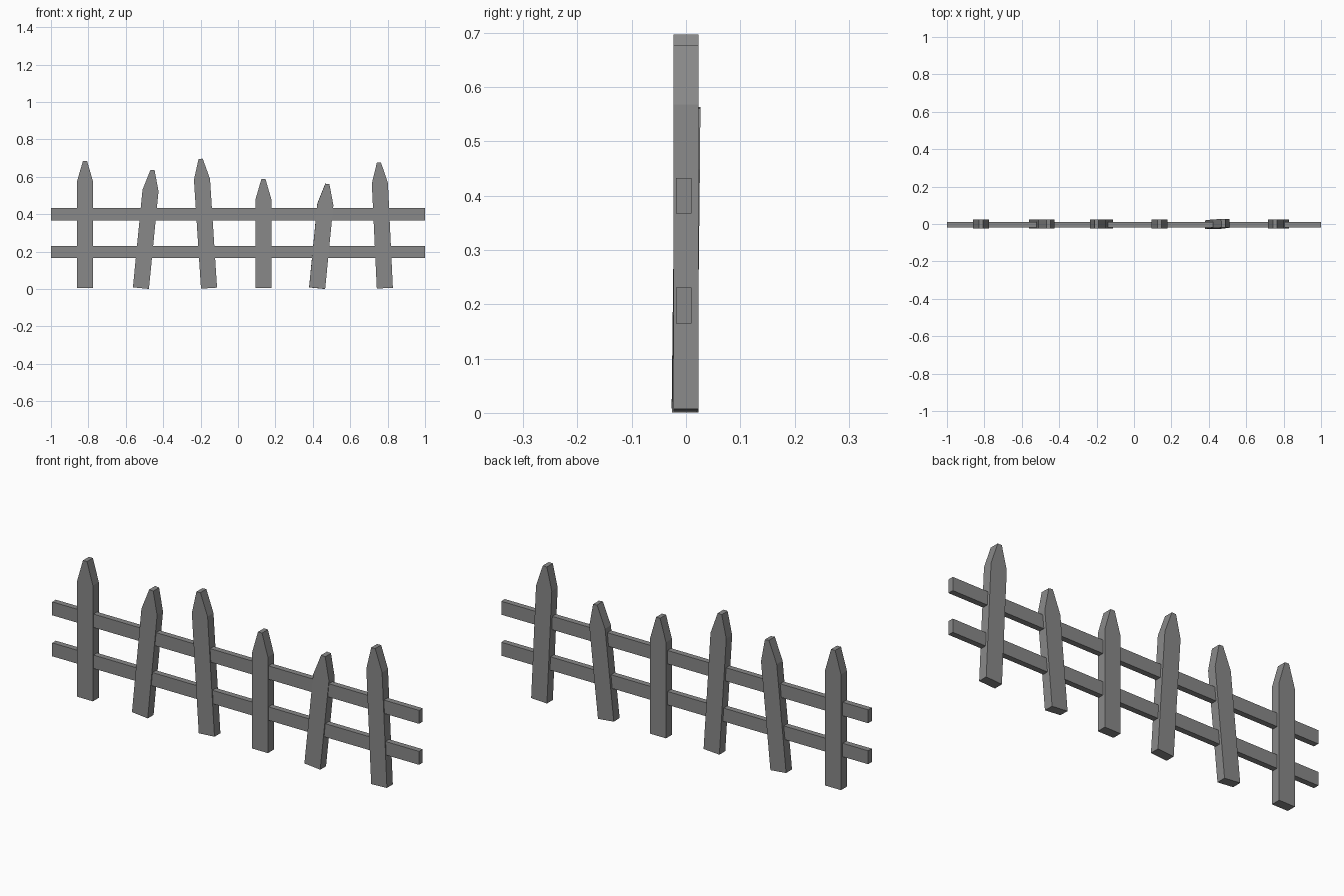
import bpy
import bmesh
from math import radians

cube = bpy.data.objects.get("Cube")
if cube:
    bpy.data.objects.remove(cube, do_unlink=True)

grey = bpy.data.materials.new("weathered_grey")
grey.use_nodes = True
colour = (0.25, 0.25, 0.25, 1)
grey.diffuse_color = colour
grey.node_tree.nodes["Principled BSDF"].inputs["Base Color"].default_value = colour


def extrude_profile(name, points, y_front, y_back):
    """Solid made from an outline in the XZ plane, extruded along Y."""
    bm = bmesh.new()
    face = bm.faces.new([bm.verts.new((x, y_front, z)) for x, z in points])
    result = bmesh.ops.extrude_face_region(bm, geom=[face])
    moved = [v for v in result["geom"] if isinstance(v, bmesh.types.BMVert)]
    bmesh.ops.translate(bm, verts=moved, vec=(0, y_back - y_front, 0))
    bmesh.ops.recalc_face_normals(bm, faces=bm.faces)
    mesh = bpy.data.meshes.new(name)
    bm.to_mesh(mesh)
    bm.free()
    mesh.materials.append(grey)
    obj = bpy.data.objects.new(name, mesh)
    bpy.context.collection.objects.link(obj)
    return obj


# Pointed pickets: base x, length, sideways lean in degrees
HALF, TIP, POINT = 0.043, 0.011, 0.11
pickets = [
    (-0.818, 0.68, 0),
    (-0.519, 0.635, 5.6),
    (-0.155, 0.693, -3.7),
    (0.136, 0.583, 0),
    (0.423, 0.56, 5.6),
    (0.785, 0.672, -2.7),
]
boards = []
for i, (x, length, lean) in enumerate(pickets, 1):
    shoulder = length - POINT
    outline = [(-HALF, 0), (HALF, 0), (HALF, shoulder), (TIP, length),
               (-TIP, length), (-HALF, shoulder)]
    board = extrude_profile(f"picket_{i}", outline, -0.023, 0.023)
    board.location = (x, 0, 0.005)
    board.rotation_euler.y = radians(lean)
    boards.append(board)

# The loose fifth picket also tips slightly backwards
boards[4].location.y = -0.003
boards[4].rotation_euler.x = radians(-0.6)
boards[4].rotation_euler.z = radians(0.6)

# Horizontal rails
for name, low, high in (("lower_rail", 0.165, 0.231), ("upper_rail", 0.367, 0.433)):
    extrude_profile(name, [(-1, low), (1, low), (1, high), (-1, high)], -0.018, 0.01)
